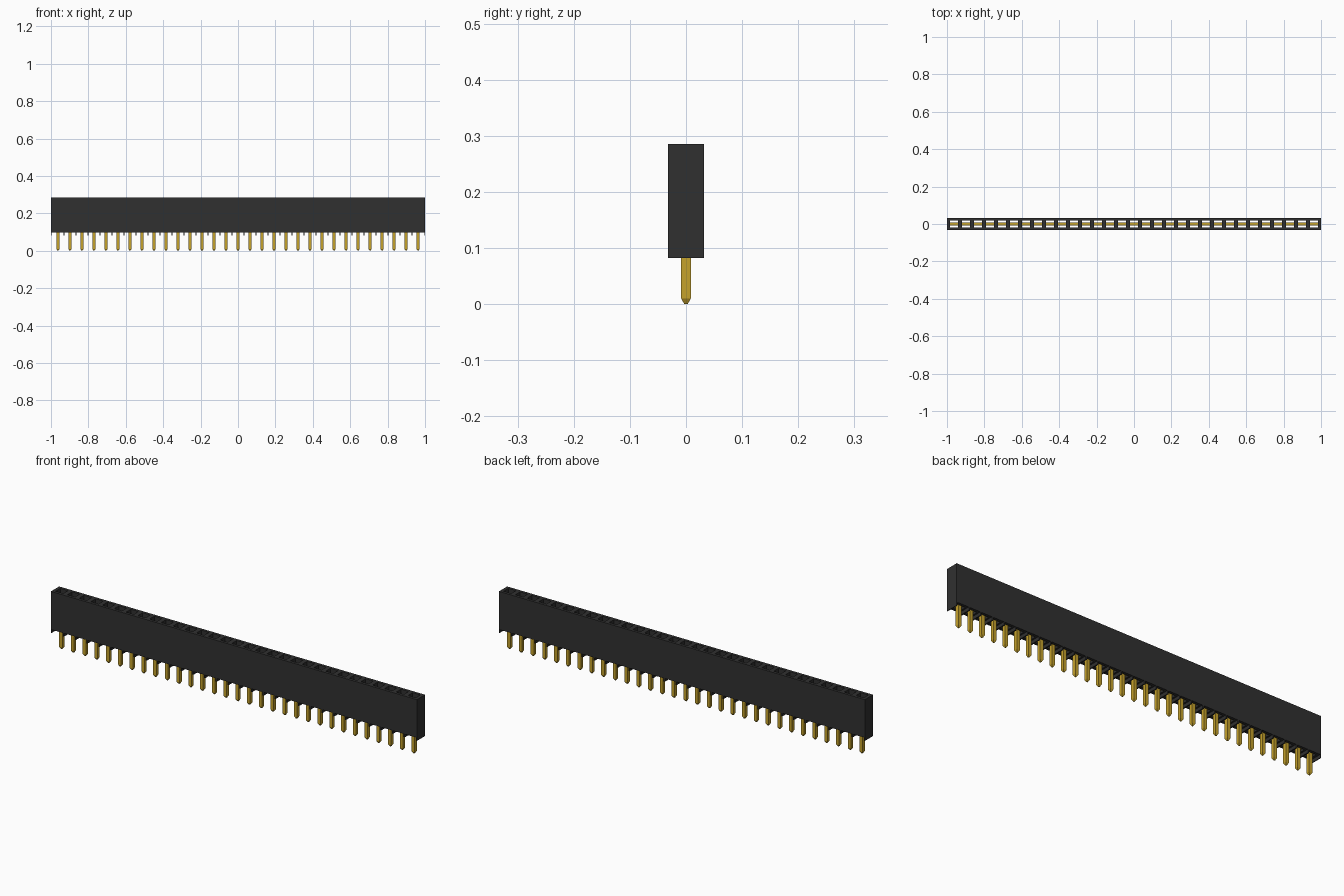
import bpy, bmesh, math
from mathutils import Matrix, Vector

cube = bpy.data.objects.get("Cube")
if cube:
    bpy.data.objects.remove(cube, do_unlink=True)

COUNT = 31
PITCH = 0.0642
DEPTH = 0.064
TOP, SKIRT, FOOT = 0.286, 0.098, 0.082
HOLE_X, HOLE_Y = 0.042, 0.037
PIN = 0.017


def material(name, color):
    m = bpy.data.materials.new(name)
    m.use_nodes = True
    m.diffuse_color = color
    m.node_tree.nodes["Principled BSDF"].inputs["Base Color"].default_value = color
    return m


black = material("black plastic", (0.03, 0.03, 0.03, 1))
gold = material("gold", (0.56, 0.36, 0.025, 1))


def box(bm, x0, x1, y0, y1, z0, z1):
    size = Vector((x1 - x0, y1 - y0, z1 - z0))
    mid = Vector((x0 + x1, y0 + y1, z0 + z1)) / 2
    bmesh.ops.create_cube(bm, size=1, matrix=Matrix.Translation(mid) @ Matrix.Diagonal(size).to_4x4())


def finish(bm, name, mat):
    mesh = bpy.data.meshes.new(name)
    bm.to_mesh(mesh)
    bm.free()
    mesh.materials.append(mat)
    obj = bpy.data.objects.new(name, mesh)
    bpy.context.collection.objects.link(obj)


centers = [PITCH * (i - (COUNT - 1) / 2) for i in range(COUNT)]

# Housing: two long walls joined by partitions, leaving open sockets
bm = bmesh.new()
for y0, y1 in ((-DEPTH / 2, -HOLE_Y / 2), (HOLE_Y / 2, DEPTH / 2)):
    box(bm, -1, 1, y0, y1, SKIRT, TOP)
starts = [-1] + [x + HOLE_X / 2 for x in centers]
ends = [x - HOLE_X / 2 for x in centers] + [1]
for x0, x1 in zip(starts, ends):
    box(bm, x0, x1, -HOLE_Y / 2, HOLE_Y / 2, SKIRT, TOP)
finish(bm, "housing", black)

# Standoff ribs under the housing, between the pins and at both ends
bm = bmesh.new()
for x in centers[:-1]:
    rib = x + PITCH / 2
    box(bm, rib - 0.003, rib + 0.003, -DEPTH / 2, DEPTH / 2, FOOT, SKIRT)
for x0 in (-1, 0.996):
    box(bm, x0, x0 + 0.004, -DEPTH / 2, DEPTH / 2, FOOT, SKIRT)
finish(bm, "standoff_ribs", black)

# Pins: square shafts with tapered tips
bm = bmesh.new()
for x in centers:
    box(bm, x - PIN / 2, x + PIN / 2, -PIN / 2, PIN / 2, 0.01, 0.12)
    bmesh.ops.create_cone(
        bm, cap_ends=True, segments=4, radius1=0.004, radius2=PIN / math.sqrt(2), depth=0.01,
        matrix=Matrix.Translation((x, 0, 0.005)) @ Matrix.Rotation(math.pi / 4, 4, "Z"))
finish(bm, "pins", gold)

# Contacts: a flat blade in each socket, spanning its width
bm = bmesh.new()
for x in centers:
    box(bm, x - HOLE_X / 2, x + HOLE_X / 2, -PIN / 2, PIN / 2, 0.11, 0.25)
finish(bm, "contact_blades", gold)
